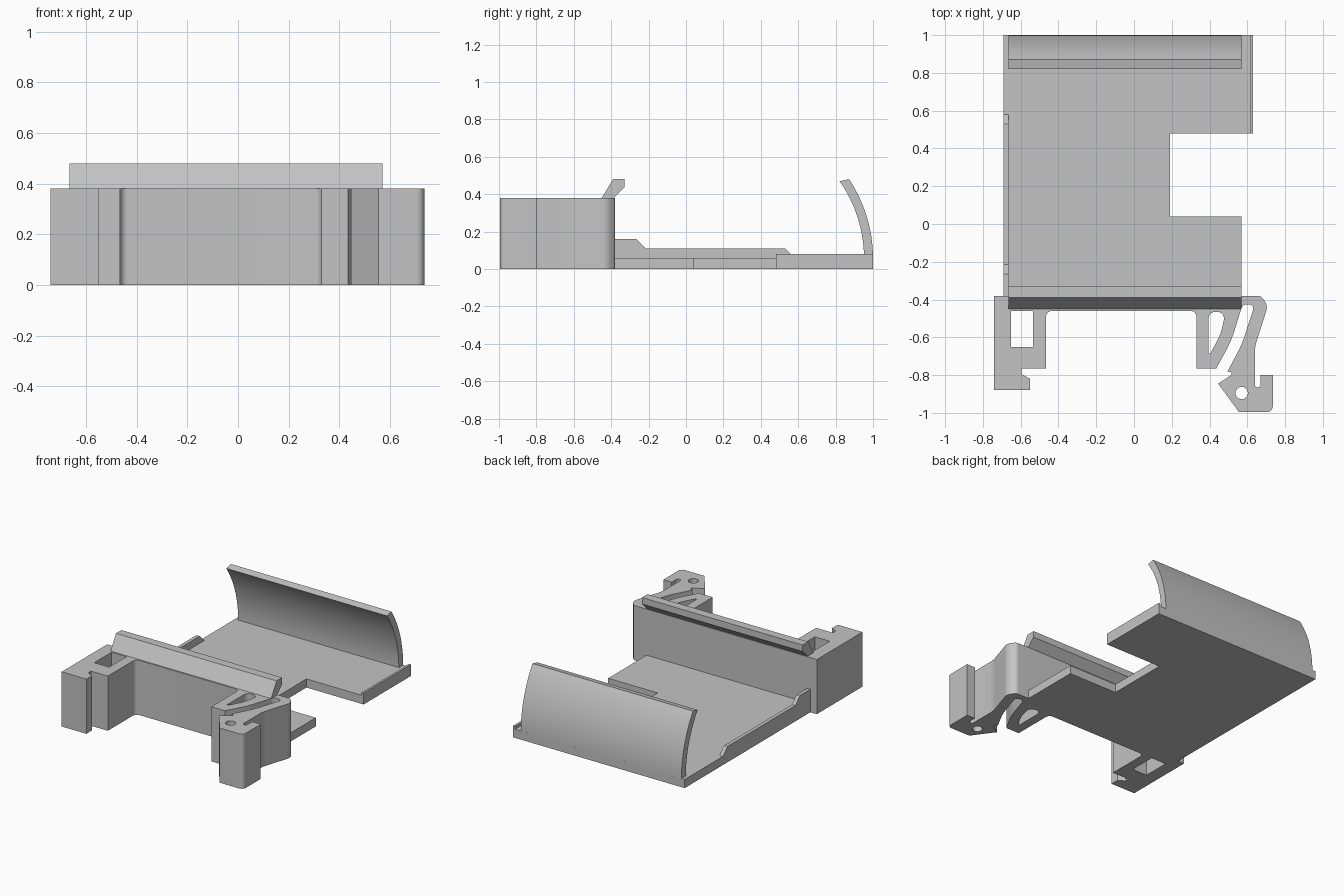
import bpy, bmesh, math
from mathutils import Vector

cube = bpy.data.objects.get("Cube")
if cube:
    bpy.data.objects.remove(cube, do_unlink=True)

GREY = (0.55, 0.55, 0.55, 1)
grey = bpy.data.materials.new("grey plastic")
grey.use_nodes = True
grey.diffuse_color = GREY
grey.node_tree.nodes["Principled BSDF"].inputs["Base Color"].default_value = GREY


def rounded(points, steps=8):
    """Outline from (a, b) corners; a third value is a fillet radius."""
    out = []
    n = len(points)
    for i, p in enumerate(points):
        c = Vector(p[:2])
        if len(p) == 2:
            out.append(c)
            continue
        u = Vector(points[i - 1][:2]) - c
        v = Vector(points[(i + 1) % n][:2]) - c
        half = u.angle(v) / 2
        t = min(p[2] / math.tan(half), 0.49 * u.length, 0.49 * v.length)
        r = t * math.tan(half)
        u.normalize()
        v.normalize()
        centre = c + (u + v).normalized() * (r / math.sin(half))
        start = c + u * t - centre
        sweep = start.angle_signed(c + v * t - centre)
        for k in range(steps + 1):
            a = -sweep * k / steps
            out.append(centre + Vector((start.x * math.cos(a) - start.y * math.sin(a),
                                        start.x * math.sin(a) + start.y * math.cos(a))))
    return out


def prism(name, points, lo, hi, axis="z"):
    """Extrude an outline: in plan along z, or a (y, z) profile along x."""
    place = (lambda p, d: (p[0], p[1], d)) if axis == "z" else (lambda p, d: (d, p[0], p[1]))
    bm = bmesh.new()
    outline = rounded(points)
    low = [bm.verts.new(place(p, lo)) for p in outline]
    high = [bm.verts.new(place(p, hi)) for p in outline]
    bm.faces.new(low)
    bm.faces.new(high)
    for i in range(len(low)):
        j = (i + 1) % len(low)
        bm.faces.new((low[i], low[j], high[j], high[i]))
    bmesh.ops.recalc_face_normals(bm, faces=bm.faces)
    mesh = bpy.data.meshes.new(name)
    bm.to_mesh(mesh)
    bm.free()
    mesh.materials.append(grey)
    obj = bpy.data.objects.new(name, mesh)
    bpy.context.collection.objects.link(obj)
    return obj


def activate(obj):
    bpy.ops.object.select_all(action="DESELECT")
    obj.select_set(True)
    bpy.context.view_layer.objects.active = obj


def cut(obj, points):
    """Cut a vertical hole right through an object."""
    cutter = prism("hole_cutter", points, -0.2, 0.8)
    cutter.hide_render = True
    mod = obj.modifiers.new("hole", "BOOLEAN")
    mod.operation = "DIFFERENCE"
    mod.solver = "EXACT"
    mod.object = cutter
    activate(obj)
    bpy.ops.object.modifier_apply(modifier=mod.name)
    bpy.data.objects.remove(cutter, do_unlink=True)


# Clip block: fixed hook, front wall, inner leg, spring arm with latch
block = prism("clip_block", [
    (-0.74, -0.38), (-0.74, -0.88), (-0.55, -0.88), (-0.55, -0.82),
    (-0.595, -0.795), (-0.595, -0.765), (-0.465, -0.765),
    (-0.465, -0.46, 0.03), (0.33, -0.46, 0.03),
    (0.33, -0.765), (0.435, -0.765), (0.515, -0.62, 0.6),
    (0.575, -0.425, 0.03), (0.64, -0.425, 0.035),
    (0.57, -0.64, 0.5), (0.495, -0.78), (0.515, -0.785), (0.515, -0.8),
    (0.445, -0.845), (0.555, -0.995), (0.735, -0.995, 0.03), (0.735, -0.8),
    (0.67, -0.8), (0.67, -0.865, 0.015), (0.64, -0.865, 0.015),
    (0.64, -0.65, 0.2), (0.71, -0.43, 0.12), (0.67, -0.38, 0.03),
], 0, 0.38)
cut(block, [(-0.65, -0.46), (-0.65, -0.65), (-0.535, -0.65), (-0.535, -0.46)])
cut(block, [(0.395, -0.685), (0.395, -0.465, 0.035), (0.485, -0.465, 0.045),
            (0.46, -0.58, 0.3), (0.405, -0.685)])
cut(block, [(0.57 + 0.033 * math.cos(k * math.pi / 12),
             -0.895 + 0.033 * math.sin(k * math.pi / 12)) for k in range(24)])

# Base plate with the side notch
prism("base_plate", [(-0.69, -0.385), (0.57, -0.385), (0.57, 0.04), (0.19, 0.04),
                     (0.19, 0.48), (0.63, 0.48), (0.63, 1), (-0.69, 1)], 0, 0.06)

# Edge rims on both sides of the plate
prism("right_rim", [(-0.385, 0.05), (0.58, 0.05), (0.58, 0.06), (0.53, 0.11),
                    (-0.215, 0.11), (-0.265, 0.16), (-0.385, 0.16)],
      -0.69, -0.665, "x")
prism("left_rim", [(0.48, 0.05), (1, 0.05), (1, 0.08), (0.48, 0.08)],
      0.615, 0.63, "x")

# Slanted retaining lip on top of the block
prism("retaining_lip", [(-0.45, 0.375), (-0.45, 0.38), (-0.39, 0.48), (-0.33, 0.48),
                        (-0.33, 0.435), (-0.385, 0.38), (-0.385, 0.375)],
      -0.665, 0.57, "x")

# Curved back wall
arc = [math.radians(33.5) * k / 16 for k in range(17)]
ring = lambda r, a: (0.23 + r * math.cos(a), 0.055 + r * math.sin(a))
wall = prism("curved_back_wall", [ring(0.77, a) for a in arc] +
             [ring(0.722, a * 1.045) for a in reversed(arc)], -0.665, 0.57, "x")

for obj in (block, wall):
    activate(obj)
    bpy.ops.object.shade_smooth_by_angle(angle=math.radians(30))
